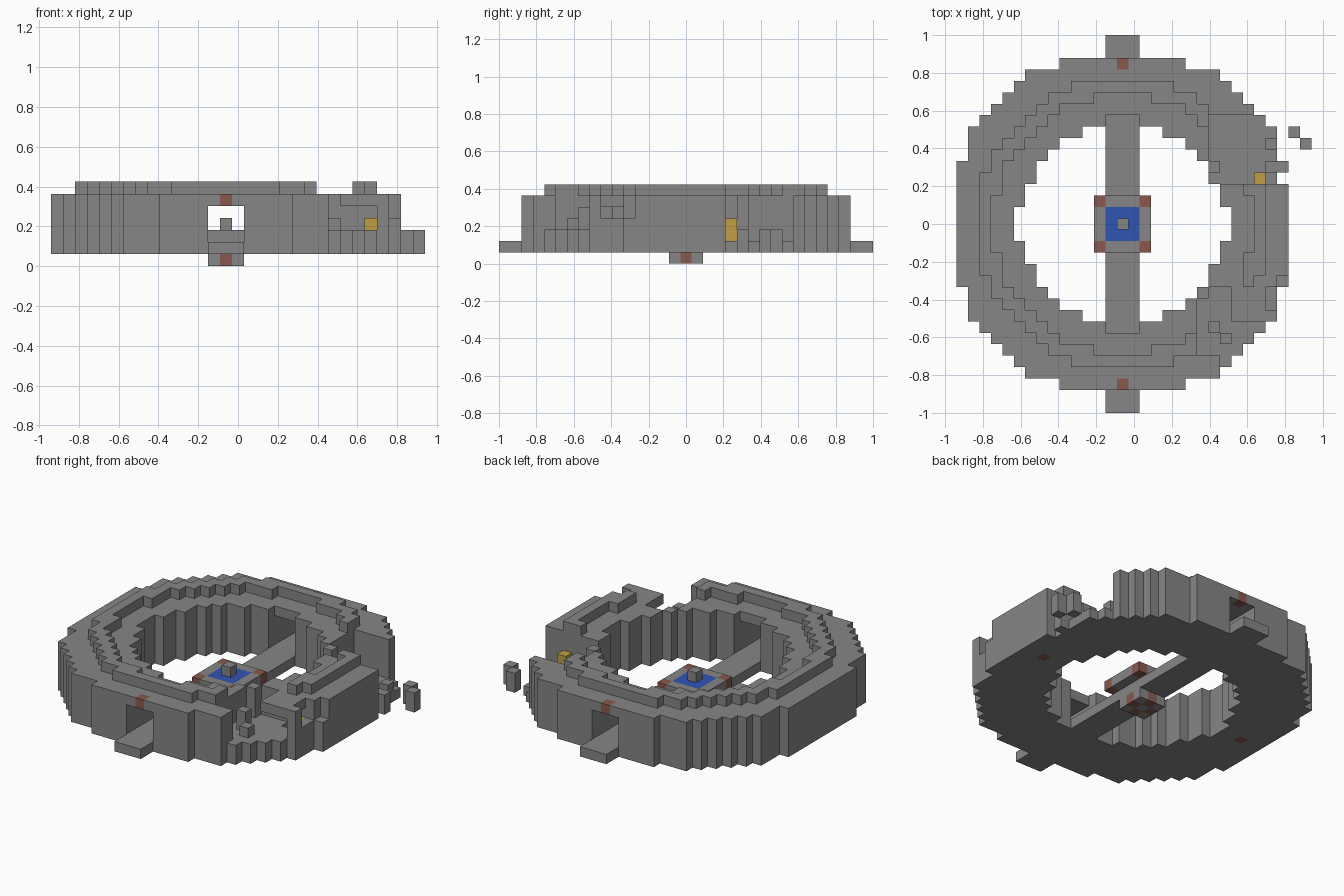
import bpy, bmesh
from mathutils import Vector

V = 2 / 33  # block size

cube = bpy.data.objects.get("Cube")
if cube:
    bpy.data.objects.remove(cube, do_unlink=True)


def material(name, rgb):
    m = bpy.data.materials.new(name)
    m.use_nodes = True
    m.diffuse_color = (*rgb, 1)
    m.node_tree.nodes["Principled BSDF"].inputs["Base Color"].default_value = (*rgb, 1)
    return m


STONE = material("grey stone", (0.24, 0.24, 0.24))
RED = material("red brown lamp", (0.25, 0.10, 0.075))
BLUE = material("blue water", (0.03, 0.09, 0.46))
GOLD = material("yellow chest", (0.53, 0.34, 0.06))


def blocks(name, cells, mat):
    """Skin a set of grid blocks with only their outer faces."""
    bm = bmesh.new()
    cells = set(cells)
    for c in cells:
        centre = Vector(c) + Vector((-1, 0, 0.5))
        for axis in range(3):
            for sign in (-1, 1):
                side = list(c)
                side[axis] += sign
                if tuple(side) in cells:
                    continue
                n = Vector((0, 0, 0))
                n[axis] = sign * 0.5
                a = Vector((n.y, n.z, n.x))
                b = n.cross(a) * 2
                corners = (a + b, b - a, -a - b, a - b)
                bm.faces.new([bm.verts.new((centre + n + p) * V) for p in corners])
    bmesh.ops.remove_doubles(bm, verts=bm.verts, dist=0.001)
    bmesh.ops.recalc_face_normals(bm, faces=bm.faces)
    me = bpy.data.meshes.new(name)
    bm.to_mesh(me)
    bm.free()
    me.materials.append(mat)
    ob = bpy.data.objects.new(name, me)
    bpy.context.collection.objects.link(ob)
    return ob


def box(i0, i1, j0, j1, k0, k1):
    return {(i, j, k) for i in range(i0, i1 + 1) for j in range(j0, j1 + 1)
            for k in range(k0, k1 + 1)}


def disc(reach, k0, k1):
    """Stepped round plate; reach gives the half width of each row."""
    return {(i, j, k) for j in range(1 - len(reach), len(reach))
            for i in range(-reach[abs(j)], reach[abs(j)] + 1)
            for k in range(k0, k1 + 1)}


# Stepped outlines, from the middle row outwards
OUTER = [14] * 6 + [13] * 3 + [12, 11, 10, 9, 8, 5]
HOLE = [9, 9, 8, 8, 7, 7, 6, 5, 3, 1]
RIDGE_OUT = [12] * 5 + [11] * 2 + [10, 9, 8, 7, 6, 4]
RIDGE_IN = [11] * 3 + [10] * 3 + [9, 8, 7, 6, 5, 2]

ring = disc(OUTER, 1, 5) - disc(HOLE, 1, 5)
ridge = disc(RIDGE_OUT, 6, 6) - disc(RIDGE_IN, 6, 6)

# Doorways through the front and back
ring -= box(-1, 1, -14, 14, 2, 4)

# Broken room at the front: low floor, with part of the roof left standing
front_gap = box(7, 12, -11, -6, 3, 5) | box(9, 11, -12, -9, 3, 5)
front_gap -= box(10, 12, -8, -6, 5, 5) | box(7, 7, -6, -6, 3, 5)
ring -= front_gap
ring -= box(13, 14, -7, -5, 4, 5) - box(13, 13, -5, -5, 4, 5)
ring -= box(11, 12, -6, -6, 2, 2)

# Collapsed room at the back: only the floor and a stump of wall remain
back_gap = box(8, 14, 4, 9, 2, 5) - box(8, 8, 5, 5, 2, 5)
ring -= back_gap
ring -= box(14, 14, 4, 9, 1, 1)

# The ridge is gone above both broken rooms
ridge -= box(7, 12, -12, -6, 6, 6) | box(8, 12, 4, 12, 6, 6)

# Lamps set into the lintels and the underside
ring_lamps = {(0, s * 14, 5) for s in (-1, 1)} | {(s * 12, 0, 1) for s in (-1, 1)}
ring -= ring_lamps
blocks("ring_wall", ring, STONE)
blocks("ring_ridge", ridge, STONE)
blocks("ring_lamps", ring_lamps, RED)

# Rubble lying in and beside the broken rooms
rubble = box(13, 14, 5, 5, 1, 2) | box(13, 13, 7, 7, 2, 2)
rubble |= box(9, 9, -10, -10, 3, 3) | box(8, 8, -9, -9, 3, 4)
blocks("rubble", rubble, STONE)
blocks("loose_block_near", box(15, 15, 8, 8, 1, 2), STONE)
blocks("loose_block_far", box(16, 16, 7, 7, 1, 2), STONE)

# Chests, one in each broken room
blocks("chest_back", box(12, 12, 4, 4, 2, 3), GOLD)
blocks("chest_front", box(12, 12, -6, -6, 2, 3), GOLD)

# Bridge across the middle and the doorsteps outside
blocks("bridge", box(-1, 1, -9, 9, 1, 1), STONE)
for name, j in (("front_doorstep", -16), ("back_doorstep", 15)):
    blocks(name, box(-1, 1, j, j + 1, 1, 1), STONE)

# Central fountain: rim with lamp corners, water, core and foot
rim = box(-2, 2, -2, 2, 2, 2)
core = {(0, 0, 2), (0, 0, 3)}
water = box(-1, 1, -1, 1, 2, 2) - core
corners = {(a, b, 2) for a in (-2, 2) for b in (-2, 2)}
blocks("fountain_rim", rim - water - corners - core, STONE)
blocks("fountain_corner_lamps", corners, RED)
blocks("fountain_water", water, BLUE)
blocks("fountain_core", core, STONE)
foot_lamps = {(1, 0, 0), (-1, 0, 0), (0, 1, 0), (0, -1, 0)}
blocks("fountain_foot", box(-1, 1, -1, 1, 0, 0) - foot_lamps, STONE)
blocks("fountain_foot_lamps", foot_lamps, RED)
